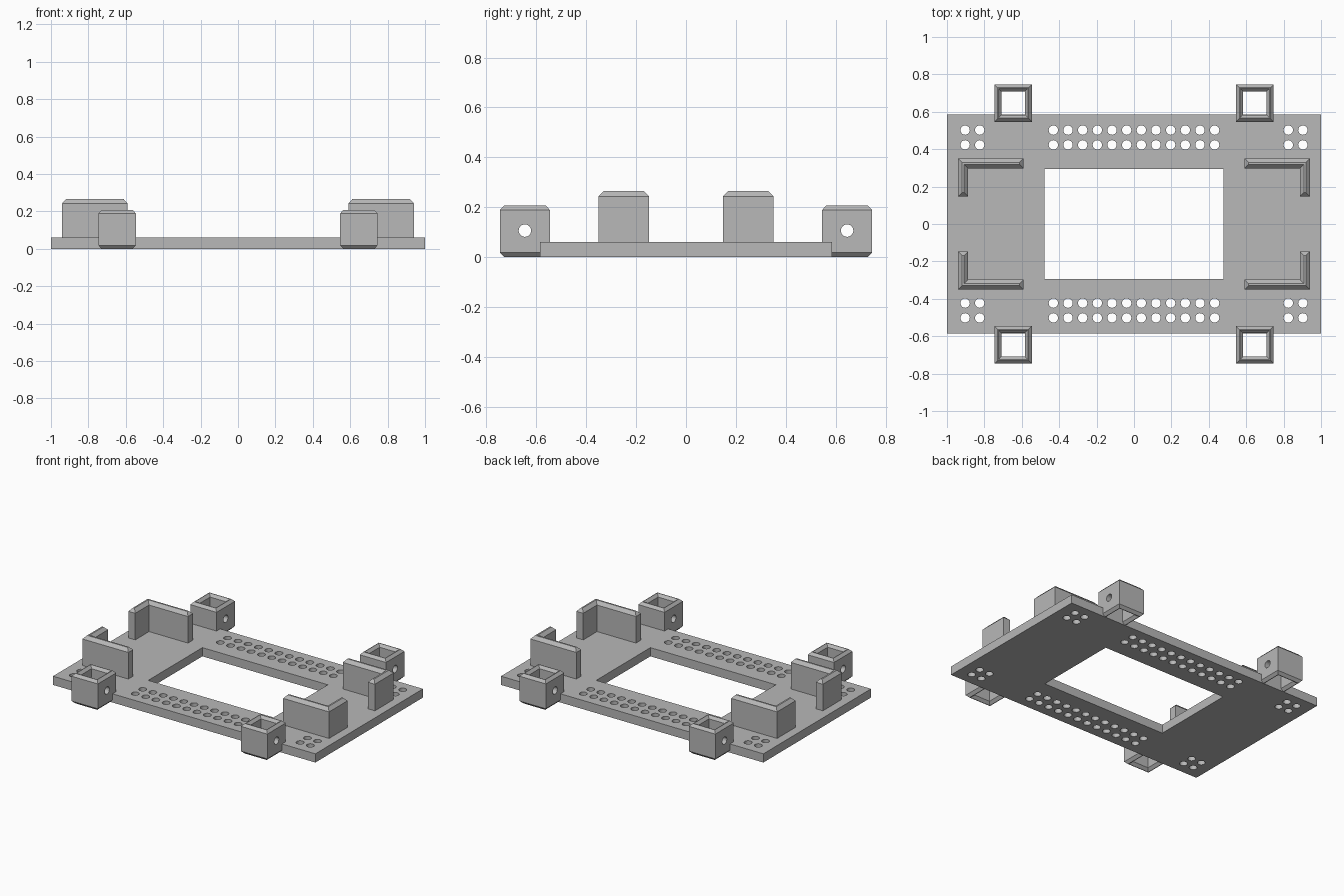
import bpy, bmesh
from math import pi
from mathutils import Matrix, Vector

cube = bpy.data.objects.get("Cube")
if cube:
    bpy.data.objects.remove(cube, do_unlink=True)

grey = bpy.data.materials.new("plain grey")
grey.use_nodes = True
colour = (0.48, 0.48, 0.48, 1)
grey.diffuse_color = colour
grey.node_tree.nodes["Principled BSDF"].inputs["Base Color"].default_value = colour


def make(name, bm):
    bmesh.ops.recalc_face_normals(bm, faces=bm.faces[:])
    mesh = bpy.data.meshes.new(name)
    bm.to_mesh(mesh)
    bm.free()
    mesh.materials.append(grey)
    obj = bpy.data.objects.new(name, mesh)
    bpy.context.collection.objects.link(obj)
    return obj


def loft(name, loops, ring=False):
    """Skin matching loops; either cap the ends or close into a tube."""
    bm = bmesh.new()
    rows = [[bm.verts.new(p) for p in loop] for loop in loops]
    pairs = list(zip(rows, rows[1:]))
    if ring:
        pairs.append((rows[-1], rows[0]))
    else:
        bm.faces.new(rows[0])
        bm.faces.new(rows[-1])
    for a, b in pairs:
        for i in range(len(a)):
            j = (i + 1) % len(a)
            bm.faces.new((a[i], a[j], b[j], b[i]))
    return make(name, bm)


def rect(cx, cy, hx, hy, z):
    return [(cx + sx * hx, cy + sy * hy, z)
            for sx, sy in ((-1, -1), (1, -1), (1, 1), (-1, 1))]


def drill(obj, centres, radius, length, turn=Matrix()):
    """Cut round holes through an object."""
    bm = bmesh.new()
    for c in centres:
        bmesh.ops.create_cone(bm, cap_ends=True, segments=24, radius1=radius,
                              radius2=radius, depth=length,
                              matrix=Matrix.Translation(Vector(c)) @ turn)
    cutter = make("hole_cutter", bm)
    cutter.hide_render = True
    mod = obj.modifiers.new("holes", 'BOOLEAN')
    mod.operation = 'DIFFERENCE'
    mod.solver = 'EXACT'
    mod.object = cutter
    bpy.context.view_layer.objects.active = obj
    bpy.ops.object.modifier_apply(modifier=mod.name)
    bpy.data.objects.remove(cutter, do_unlink=True)


# Base plate with rectangular window
TOP = 0.06
outer, inner = (1.0, 0.586), (0.478, 0.295)
plate = loft("base_plate", [rect(0, 0, *outer, 0), rect(0, 0, *outer, TOP),
                            rect(0, 0, *inner, TOP), rect(0, 0, *inner, 0)], ring=True)

# Peg holes: long rows beside the window and small groups at the corners
pitch = 0.0784
columns = [(i - 5.5) * pitch for i in range(12)]
columns += [s * x for s in (-1, 1) for x in (0.903, 0.825)]
drill(plate, [(x, s * y, TOP / 2) for x in columns for s in (-1, 1)
              for y in (0.502, 0.423)], 0.025, 0.2)

# Square sockets: bevelled top and bottom, drilled sideways
SOCKET = 0.646
socket_section = [(0.1, 0.018), (0.1, 0.189), (0.083, 0.207), (0.079, 0.207),
                  (0.062, 0.189), (0.062, 0.018), (0.079, 0), (0.083, 0)]


def bracket_outline(c, z, sx, sy):
    """L outline inset by c, measured inward from the outer corner."""
    long, short, thick = 0.35, 0.203, 0.053
    pts = [(c, c), (long - c, c), (long - c, thick - c), (thick - c, thick - c),
           (thick - c, short - c), (c, short - c)]
    return [(sx * (0.94 - u), sy * (0.351 - v), z) for u, v in pts]


for sx, side in ((-1, "right"), (1, "left")):
    for sy, end in ((-1, "front"), (1, "back")):
        socket = loft(f"{end}_{side}_socket",
                      [rect(sx * SOCKET, sy * SOCKET, h, h, z) for h, z in socket_section],
                      ring=True)
        drill(socket, [(sx * SOCKET, sy * SOCKET, 0.106)], 0.025, 0.3,
              Matrix.Rotation(pi / 2, 4, 'Y'))
        # Corner bracket with bevelled top
        loft(f"{end}_{side}_corner_bracket",
             [bracket_outline(c, z, sx, sy)
              for c, z in ((0, TOP - 0.01), (0, 0.243), (0.021, 0.265))])
